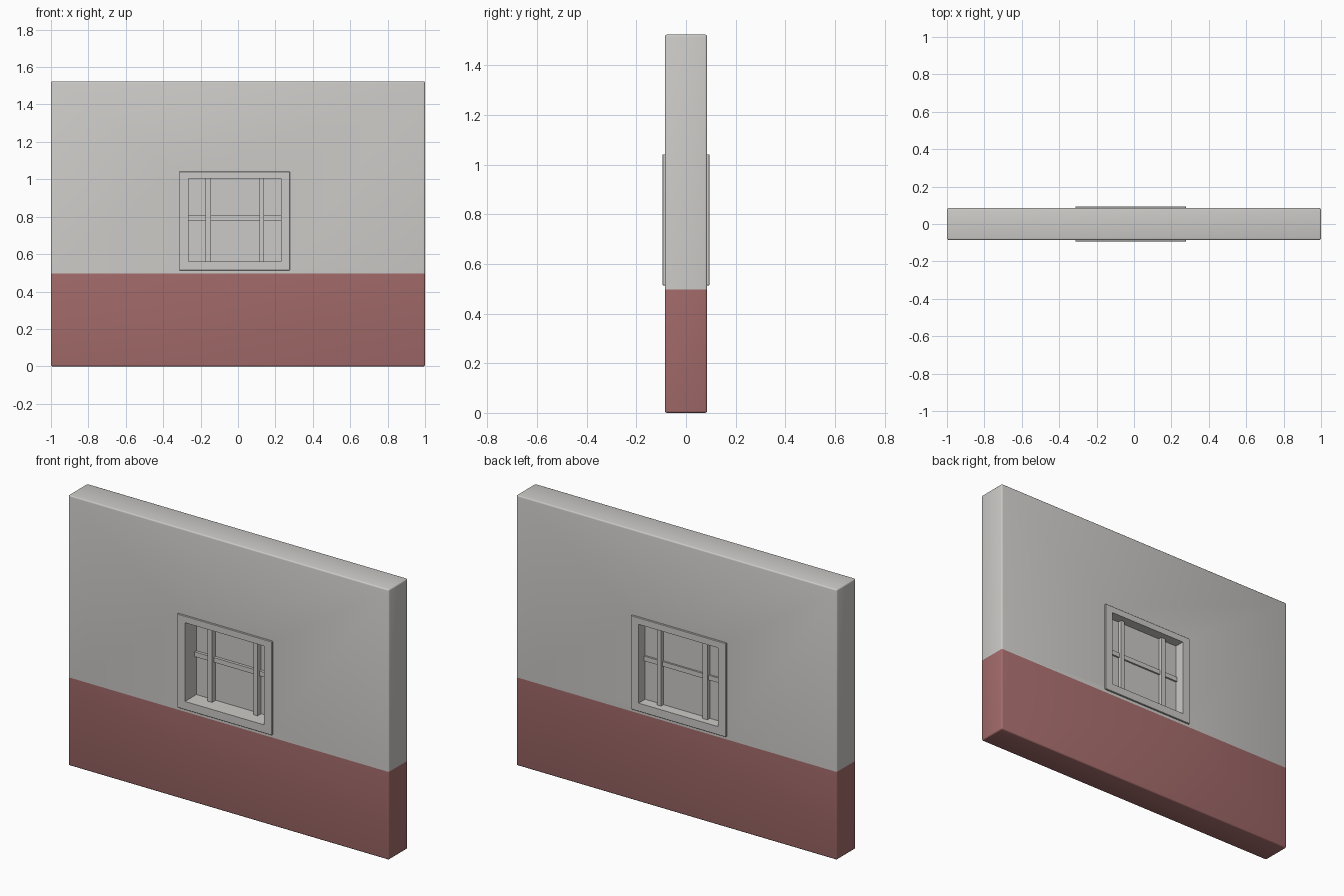
import bpy, bmesh

if "Cube" in bpy.data.objects:
    bpy.data.objects.remove(bpy.data.objects["Cube"])

def material(name, rgb):
    m = bpy.data.materials.new(name)
    m.diffuse_color = (*rgb, 1)
    m.use_nodes = True
    m.node_tree.nodes["Principled BSDF"].inputs["Base Color"].default_value = m.diffuse_color
    return m

plaster = material("pale grey plaster", (0.60, 0.59, 0.57))
red = material("dull red paint", (0.38, 0.15, 0.15))

def box(name, x, y, z, mat, bevel=0.0, segments=2):
    bm = bmesh.new()
    bmesh.ops.create_cube(bm, size=1)
    for v in bm.verts:
        v.co = [lo + (c + 0.5) * (hi - lo) for c, (lo, hi) in zip(v.co, (x, y, z))]
    if bevel:
        bmesh.ops.bevel(bm, geom=bm.edges[:], offset=bevel, segments=segments,
                        profile=0.5, affect='EDGES')
    me = bpy.data.meshes.new(name)
    bm.to_mesh(me)
    bm.free()
    me.materials.append(mat)
    ob = bpy.data.objects.new(name, me)
    bpy.context.collection.objects.link(ob)
    return ob

def cut_opening(ob, x, z):
    cutter = box("opening_cutter", x, (-0.3, 0.3), z, plaster)
    cutter.hide_render = True
    mod = ob.modifiers.new("opening", 'BOOLEAN')
    mod.operation, mod.solver, mod.object = 'DIFFERENCE', 'EXACT', cutter
    bpy.context.view_layer.objects.active = ob
    bpy.ops.object.modifier_apply(modifier=mod.name)
    bpy.data.objects.remove(cutter)

SPLIT = 0.497                              # top of the painted red base
OPEN_X, OPEN_Z = (-0.265, 0.229), (0.56, 1.004)

# Wall with softened edges, a window hole and a red lower band
wall = box("wall", (-1, 1), (-0.085, 0.085), (0, 1.524), plaster, 0.008, 3)
cut_opening(wall, (-0.29, 0.254), (0.536, 1.023))
wall.data.materials.append(red)
bm = bmesh.new()
bm.from_mesh(wall.data)
bmesh.ops.bisect_plane(bm, geom=bm.verts[:] + bm.edges[:] + bm.faces[:],
                       plane_co=(0, 0, SPLIT), plane_no=(0, 0, 1))
for f in bm.faces:
    f.material_index = 1 if f.calc_center_median().z < SPLIT else 0
bm.to_mesh(wall.data)
bm.free()

# Window frame, slightly proud of both wall faces
frame = box("window_frame", (-0.314, 0.277), (-0.094, 0.094), (0.513, 1.042), plaster, 0.002, 1)
cut_opening(frame, OPEN_X, OPEN_Z)

# Pane and glazing bars
box("window_pane", OPEN_X, (0.008, 0.036), OPEN_Z, plaster)
box("cross_bar", OPEN_X, (-0.008, 0.046), (0.78, 0.807), plaster)
for side, x in (("left", (-0.174, -0.145)), ("right", (0.114, 0.139))):
    box(side + "_upright_bar", x, (-0.024, 0.058), OPEN_Z, plaster)

for ob in bpy.context.collection.objects:
    ob.select_set(True)
bpy.context.view_layer.objects.active = wall
bpy.ops.object.shade_smooth_by_angle(angle=0.6)
